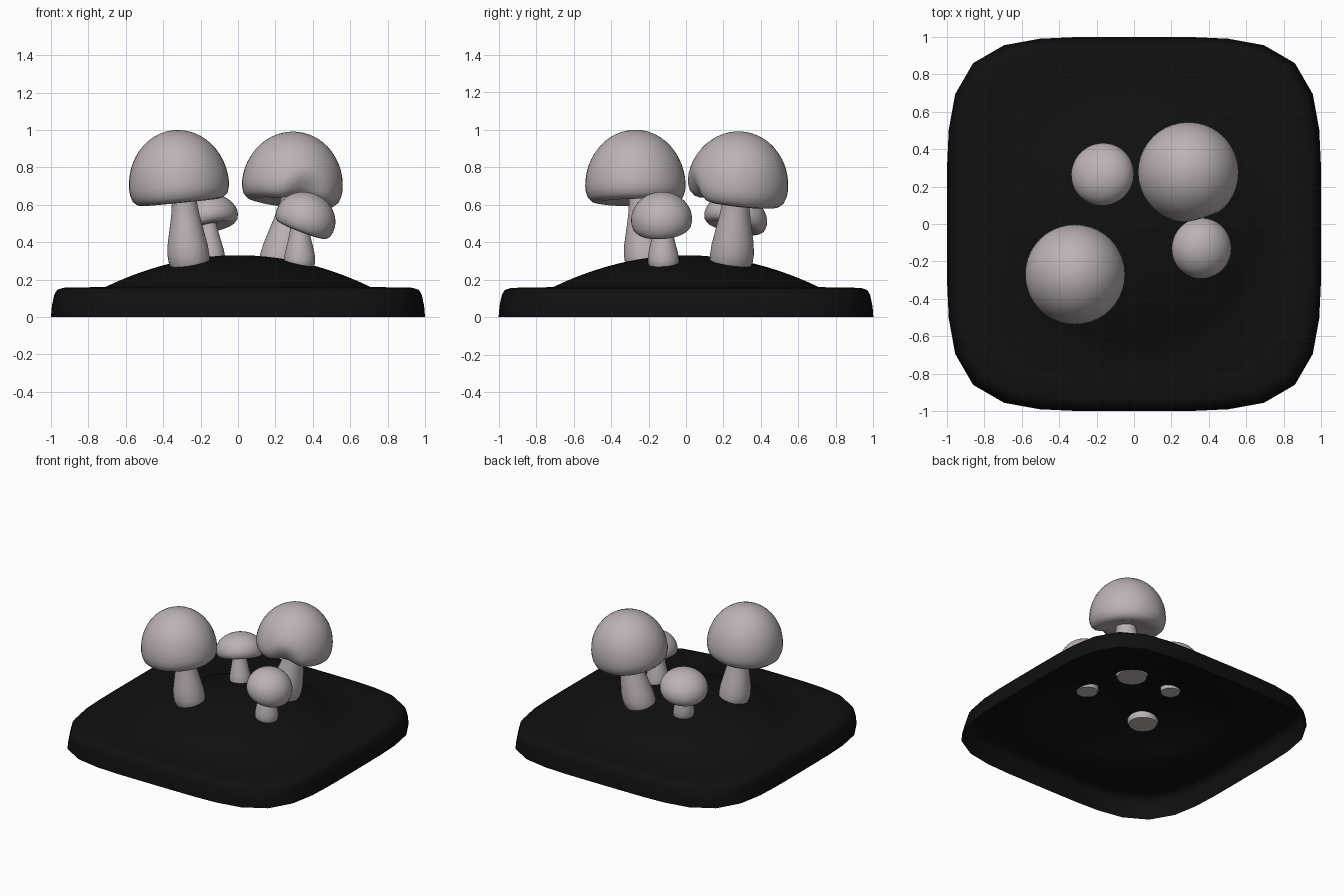
import bpy, bmesh, math
from mathutils import Vector

if "Cube" in bpy.data.objects:
    bpy.data.objects.remove(bpy.data.objects["Cube"])


def material(name, rgb):
    m = bpy.data.materials.new(name)
    m.diffuse_color = (*rgb, 1)
    m.use_nodes = True
    m.node_tree.nodes["Principled BSDF"].inputs["Base Color"].default_value = m.diffuse_color
    return m


GREY = material("mushroom grey", (0.50, 0.445, 0.455))
BLACK = material("soil black", (0.005, 0.005, 0.005))
SEG = 40


def loft(name, rings, mat, cap_start=False, cap_end=False):
    """Skin a list of equal-length rings into a smooth surface."""
    bm = bmesh.new()
    loops = [[bm.verts.new(p) for p in r] for r in rings]
    for a, b in zip(loops, loops[1:]):
        n = len(a)
        for i in range(n):
            bm.faces.new((a[i], a[(i + 1) % n], b[(i + 1) % n], b[i]))
    if cap_start:
        bm.faces.new(loops[0][::-1])
    if cap_end:
        bm.faces.new(loops[-1])
    me = bpy.data.meshes.new(name)
    bm.to_mesh(me)
    bm.free()
    me.materials.append(mat)
    ob = bpy.data.objects.new(name, me)
    bpy.context.collection.objects.link(ob)
    bpy.context.view_layer.objects.active = ob
    for o in bpy.context.selected_objects:
        o.select_set(False)
    ob.select_set(True)
    bpy.ops.object.shade_smooth_by_angle(angle=math.radians(50))
    return ob


def circle(c, r, u=Vector((1, 0, 0)), v=Vector((0, 1, 0))):
    return [Vector(c) + r * (u * math.cos(t) + v * math.sin(t))
            for t in (2 * math.pi * i / SEG for i in range(SEG))]


# Base: hollow rounded-square shell, blending into a round mound
def base_ring(size, z, power):
    pts = []
    for i in range(SEG):
        t = 2 * math.pi * i / SEG
        c, s = math.cos(t), math.sin(t)
        k = size / (abs(c) ** power + abs(s) ** power) ** (1 / power)
        pts.append((k * c, k * s, z))
    return pts


rings = [base_ring(*a) for a in ((1.0, 0, 4.6), (0.995, 0.06, 4.6), (0.982, 0.12, 4.6),
                                 (0.967, 0.145, 4.6), (0.935, 0.156, 4.6), (0.85, 0.158, 4))]
for i in range(11):
    r = 0.71 * (1 - i / 10.3)
    rings.append(base_ring(r, 0.16 + 0.17 * (1 - (r / 0.71) ** 2), 2))
loft("mound_base", rings, BLACK, cap_end=True)


# Mushrooms: bulbous stem plus tilted domed cap
def mushroom(name, foot, top, r_stem, cap_c, R, dome, under, tilt, dent=None):
    foot, top, cap_c = Vector(foot), Vector(top), Vector(cap_c)
    prof = ((0, 0.88), (0.06, 0.97), (0.16, 1.0), (0.3, 0.96), (0.5, 0.82),
            (0.7, 0.68), (0.88, 0.6), (1.0, 0.6))
    loft(name + "_stem", [circle(foot.lerp(top, t), r_stem * s) for t, s in prof],
         GREY, True, True)
    axis = Vector(tilt).normalized()
    u = Vector((0, 1, 0)).cross(axis).normalized()
    v = axis.cross(u)
    prof = [(0.2, -0.72 * under), (0.55, -0.88 * under), (0.74, -under), (0.86, -0.93 * under),
            (0.95, -0.68 * under), (0.99, -0.3 * under)]
    for i in range(13):
        a = math.pi / 2 * i / 12.3
        prof.append((math.cos(a), dome * math.sin(a)))
    cap = loft(name + "_cap", [circle(cap_c + axis * h * R, r * R, u, v) for r, h in prof],
               GREY, True, True)
    if dent:  # press the rim inwards where a neighbour touches it
        p = Vector(dent)
        for vert in cap.data.vertices:
            d = (vert.co - p).length
            if d < 0.13:
                vert.co += Vector((-0.01, 0.04, 0.04)) * (1 - d / 0.13)


mushroom("tall_left", (-0.26, -0.215, 0.265), (-0.29, -0.24, 0.66), 0.112,
         (-0.315, -0.27, 0.70), 0.268, 1.12, 0.33, (-0.10, -0.01, 1))
mushroom("tall_right", (0.22, 0.24, 0.265), (0.31, 0.27, 0.68), 0.117,
         (0.29, 0.275, 0.70), 0.27, 1.08, 0.34, (0.10, 0.12, 1), (0.36, 0.04, 0.66))
mushroom("small_back", (-0.14, 0.23, 0.28), (-0.165, 0.25, 0.54), 0.075,
         (-0.168, 0.265, 0.525), 0.17, 0.75, 0.30, (-0.22, 0.22, 1))
mushroom("small_front", (0.33, -0.12, 0.265), (0.33, -0.125, 0.51), 0.083,
         (0.36, -0.13, 0.52), 0.163, 0.90, 0.38, (0.38, -0.08, 1))
